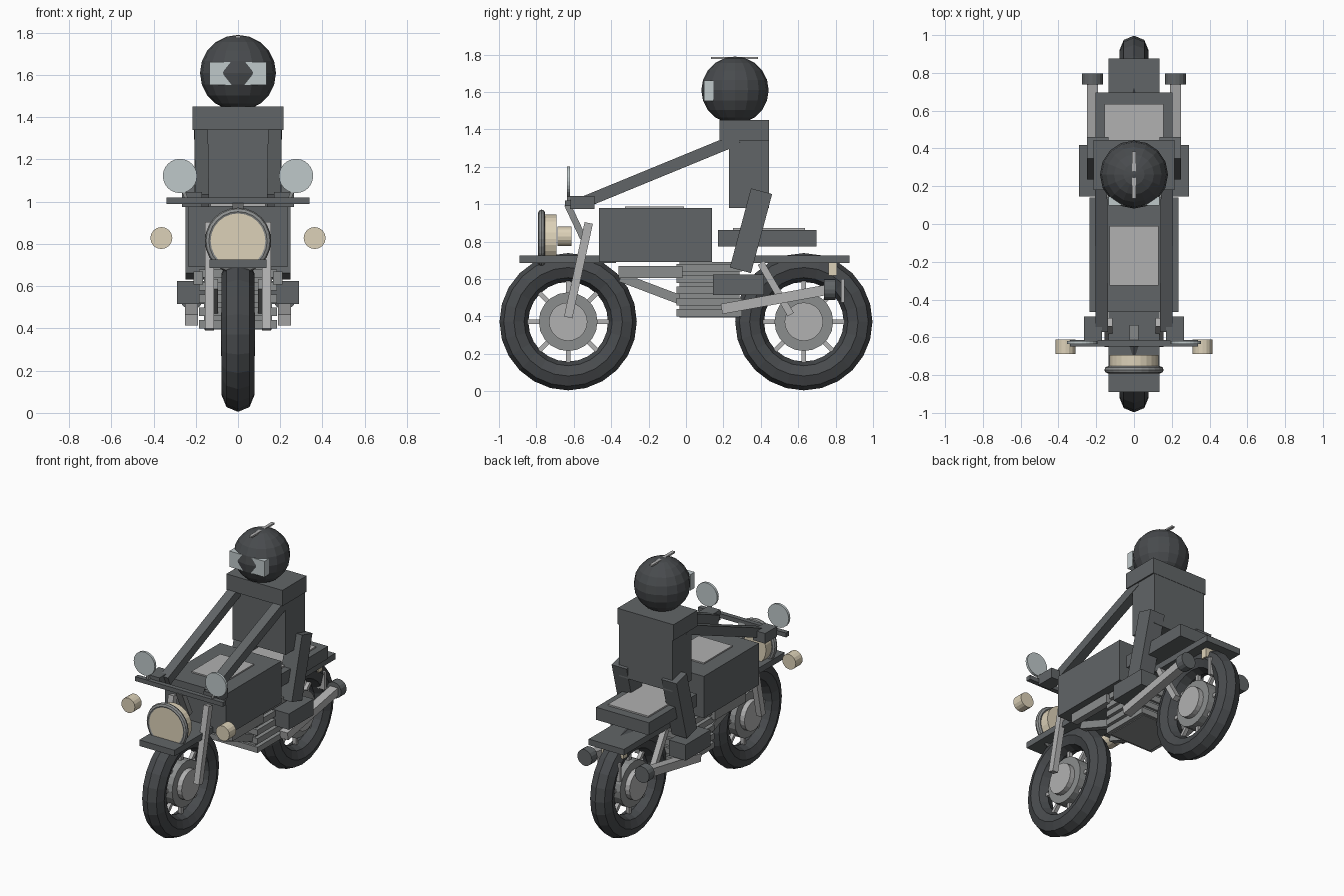
import bpy
from math import pi, radians
from mathutils import Vector

if "Cube" in bpy.data.objects:
    bpy.data.objects.remove(bpy.data.objects["Cube"])


def mat(name, r, g, b):
    m = bpy.data.materials.new(name)
    m.diffuse_color = (r, g, b, 1)
    m.use_nodes = True
    m.node_tree.nodes["Principled BSDF"].inputs["Base Color"].default_value = m.diffuse_color
    return m


DARK = mat("dark", 0.12, 0.13, 0.135)
RUBBER = mat("rubber", 0.065, 0.07, 0.075)
MID = mat("mid_grey", 0.26, 0.27, 0.27)
LIGHT = mat("light_grey", 0.44, 0.44, 0.44)
CREAM = mat("cream", 0.72, 0.64, 0.48)
GLASS = mat("glass", 0.52, 0.58, 0.59)


def finish(name, m):
    o = bpy.context.object
    o.name = name
    o.data.materials.append(m)
    return o


def box(name, x, y, z, m):
    """Box from (min, max) ranges on each axis."""
    bpy.ops.mesh.primitive_cube_add(size=1, location=[(a + b) / 2 for a, b in (x, y, z)])
    o = finish(name, m)
    o.scale = [b - a for a, b in (x, y, z)]
    return o


def sides(name, x, y, z, m):
    """Box repeated on both sides of x = 0."""
    box(name + "_right", x, y, z, m)
    box(name + "_left", (-x[1], -x[0]), y, z, m)


def bar(name, a, b, w, t, m):
    """Square bar from a to b, w wide in x and t thick."""
    a, b = Vector(a), Vector(b)
    d = b - a
    bpy.ops.mesh.primitive_cube_add(size=1, location=(a + b) / 2)
    o = finish(name, m)
    o.rotation_euler = d.to_track_quat('Z', 'Y').to_euler()
    o.scale = (w, t, d.length)
    return o


def bars(name, a, b, w, t, m):
    for s, n in ((1, "_right"), (-1, "_left")):
        bar(name + n, (s * a[0], *a[1:]), (s * b[0], *b[1:]), w, t, m)


def cyl(name, loc, r, depth, m, axis='Y', n=24):
    rot = (pi / 2, 0, 0) if axis == 'Y' else (0, pi / 2, 0)
    bpy.ops.mesh.primitive_cylinder_add(vertices=n, radius=r, depth=depth, location=loc, rotation=rot)
    return finish(name, m)


# wheels: tyre, disc, hub and eight spokes
for y, n in ((-0.63, "front"), (0.63, "rear")):
    bpy.ops.mesh.primitive_torus_add(major_segments=24, minor_segments=8, major_radius=0.29,
                                     minor_radius=0.077, location=(0, y, 0.372), rotation=(0, pi / 2, 0))
    finish(n + "_tyre", RUBBER)
    cyl(n + "_wheel_disc", (0, y, 0.372), 0.157, 0.09, MID, 'X', 20)
    cyl(n + "_hub", (0, y, 0.372), 0.103, 0.16, LIGHT, 'X', 20)
    for i in range(4):
        o = box(n + "_spoke_pair", (-0.0125, 0.0125), (y - 0.225, y + 0.225), (0.36, 0.384), LIGHT)
        o.rotation_euler.x = i * pi / 4

# mudguards
box("front_mudguard", (-0.135, 0.135), (-0.89, -0.375), (0.685, 0.727), DARK)
box("rear_mudguard", (-0.135, 0.135), (0.36, 0.875), (0.685, 0.727), DARK)

# front fork, steering stem and handlebar
bars("fork_leg", (0.135, -0.63, 0.395), (0.135, -0.52, 0.9), 0.042, 0.045, LIGHT)
bar("steering_stem", (0, -0.635, 1.0), (0, -0.55, 0.82), 0.05, 0.035, MID)
box("handlebar", (-0.338, 0.338), (-0.648, -0.615), (0.99, 1.02), DARK)

# headlight with rim ring
cyl("headlight", (0, -0.74, 0.815), 0.13, 0.095, CREAM)
bpy.ops.mesh.primitive_torus_add(major_segments=24, minor_segments=8, major_radius=0.138,
                                 minor_radius=0.019, location=(0, -0.772, 0.815), rotation=(pi / 2, 0, 0))
finish("headlight_ring", MID)

# mirrors, indicators and exhaust tips
for s, n in ((1, "_right"), (-1, "_left")):
    cyl("mirror" + n, (s * 0.275, -0.628, 1.122), 0.081, 0.017, GLASS)
    bar("mirror_stem" + n, (s * 0.24, -0.628, 1.0), (s * 0.275, -0.628, 1.1), 0.016, 0.016, MID)
    cyl("indicator" + n, (s * 0.363, -0.65, 0.828), 0.052, 0.075, CREAM, n=16)
    cyl("exhaust_tip" + n, (s * 0.22, 0.768, 0.545), 0.056, 0.06, DARK, n=16)
bars("exhaust", (0.22, 0.19, 0.44), (0.22, 0.75, 0.542), 0.06, 0.055, LIGHT)

# tank and seat with lighter panels
box("tank", (-0.235, 0.235), (-0.465, 0.14), (0.69, 0.98), DARK)
box("tank_panel", (-0.13, 0.13), (-0.325, -0.01), (0.975, 0.989), LIGHT)
box("seat", (-0.203, 0.203), (0.17, 0.697), (0.775, 0.862), DARK)
box("seat_pad", (-0.155, 0.155), (0.25, 0.635), (0.855, 0.872), LIGHT)

# engine with cooling fins
box("engine", (-0.16, 0.16), (-0.035, 0.285), (0.395, 0.69), MID)
for i in range(5):
    z = 0.42 + 0.06 * i
    box("engine_fin", (-0.185, 0.185), (-0.05, 0.3), (z - 0.02, z + 0.02), MID)

# frame rails and rear shocks
sides("frame_rail", (0.165, 0.21), (-0.36, -0.02), (0.607, 0.67), MID)
bars("down_tube", (0.12, -0.35, 0.61), (0.12, -0.02, 0.485), 0.05, 0.05, MID)
bars("rear_shock", (0.12, 0.4, 0.685), (0.12, 0.56, 0.41), 0.04, 0.038, LIGHT)

# tail light and rear plate
box("tail_light", (-0.085, 0.085), (0.762, 0.808), (0.62, 0.685), CREAM)
box("rear_plate", (-0.085, 0.085), (0.828, 0.848), (0.475, 0.6), LIGHT)

# rider body
box("torso", (-0.205, 0.205), (0.23, 0.443), (0.98, 1.345), DARK)
box("shoulders", (-0.215, 0.215), (0.18, 0.445), (1.34, 1.45), DARK)
bars("arm", (0.175, 0.28, 1.35), (0.17, -0.56, 1.005), 0.065, 0.063, DARK)
sides("hand", (0.17, 0.265), (-0.62, -0.49), (0.975, 1.045), DARK)
bars("leg", (0.192, 0.404, 1.07), (0.192, 0.291, 0.647), 0.115, 0.117, DARK)
sides("boot", (0.16, 0.29), (0.145, 0.417), (0.515, 0.625), DARK)

# helmet, visor and crest
bpy.ops.mesh.primitive_uv_sphere_add(segments=16, ring_count=10, radius=0.18, location=(0, 0.262, 1.61))
finish("helmet", RUBBER)
box("visor", (-0.135, 0.135), (0.097, 0.146), (1.552, 1.662), GLASS)
box("helmet_crest", (-0.011, 0.011), (0.135, 0.385), (1.776, 1.787), LIGHT)
